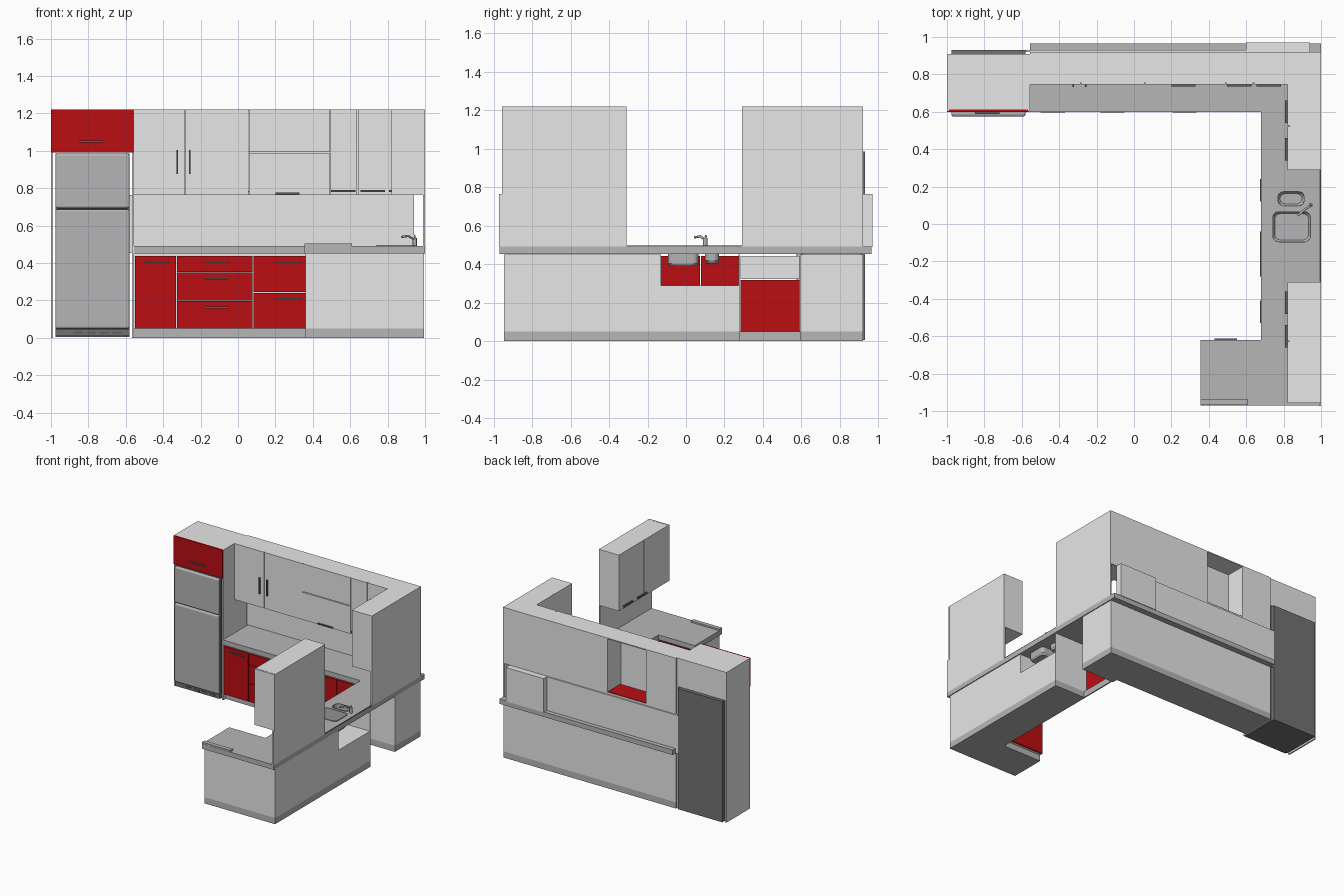
import bpy, bmesh, math
from mathutils import Vector

cube = bpy.data.objects.get("Cube")
if cube:
    bpy.data.objects.remove(cube)


def material(name, r, g, b):
    m = bpy.data.materials.new(name)
    m.use_nodes = True
    m.diffuse_color = (r, g, b, 1)
    m.node_tree.nodes["Principled BSDF"].inputs["Base Color"].default_value = (r, g, b, 1)
    return m


white = material("white laminate", .8, .8, .8)
grey = material("grey worktop", .47, .47, .47)
red = material("red lacquer", .5, .004, .006)
steel = material("fridge steel", .46, .46, .47)
dark = material("dark casing", .17, .17, .17)
metal = material("handle metal", .12, .12, .12)


def finish(name, bm, mat):
    bmesh.ops.recalc_face_normals(bm, faces=bm.faces)
    me = bpy.data.meshes.new(name)
    bm.to_mesh(me)
    bm.free()
    ob = bpy.data.objects.new(name, me)
    me.materials.append(mat)
    bpy.context.collection.objects.link(ob)
    return ob


def box(name, x, y, z, mat, bevel=0):
    """Box given by its (low, high) range on each axis."""
    bm = bmesh.new()
    bmesh.ops.create_cube(bm, size=1)
    for v in bm.verts:
        v.co = [(r[0] + r[1]) / 2 + c * (r[1] - r[0]) for r, c in zip((x, y, z), v.co)]
    ob = finish(name, bm, mat)
    if bevel:
        mod = ob.modifiers.new("soft edge", 'BEVEL')
        mod.width, mod.segments = bevel, 3
    return ob


def handle_x(name, x, y, z):
    box(name, (x - .065, x + .065), (y - .012, y), (z - .005, z + .005), metal)


def handle_y(name, x, y, z):
    box(name, (x - .012, x), (y - .06, y + .06), (z - .005, z + .005), metal)


def rounded(cx, cy, w, d, r, n=5):
    pts = []
    for k, (sx, sy) in enumerate([(1, 1), (-1, 1), (-1, -1), (1, -1)]):
        for i in range(n + 1):
            a = (k + i / n) * math.pi / 2
            pts.append((cx + sx * (w / 2 - r) + r * math.cos(a), cy + sy * (d / 2 - r) + r * math.sin(a)))
    return pts


# Tall fridge housing
for name, x in (("housing_left_panel", (-1, -.988)), ("housing_right_panel", (-.568, -.555))):
    box(name, x, (.605, .91), (0, 1.22), white)
box("housing_top_cabinet", (-.988, -.568), (.612, .91), (.99, 1.22), white)
box("housing_top_door", (-1, -.56), (.6, .612), (.99, 1.22), red)
handle_x("housing_door_handle", -.785, .6, 1.05)

# Fridge
box("fridge_body", (-.977, -.58), (.61, .93), (.005, .985), dark)
box("fridge_lower_door", (-.977, -.58), (.575, .607), (.05, .687), steel, .012)
box("fridge_upper_door", (-.977, -.58), (.575, .607), (.693, .985), steel, .012)
box("fridge_grille", (-.977, -.58), (.59, .61), (.01, .048), dark)
for i in range(4):
    x = -.88 + i * .07
    box("grille_slot", (x, x + .05), (.586, .59), (.02, .035), metal)

# Back base run
box("back_base_body", (-.555, .995), (.617, .92), (.05, .45), white)
box("back_plinth", (-.555, .995), (.635, .92), (0, .05), grey)
box("back_base_end", (.7, .995), (.592, .617), (.05, .45), white)
box("back_end_plinth", (.7, .995), (.592, .635), (0, .05), grey)
fronts = [(-.55, -.332, [.05, .443]), (-.325, .078, [.05, .2, .353, .443]),
          (.082, .46, [.05, .245, .443]), (.464, .68, [.05, .443])]
for x0, x1, levels in fronts:
    for lo, hi in zip(levels, levels[1:]):
        box("back_base_front", (x0, x1), (.605, .617), (lo, hi - .004), red)
        if x0 < .4:
            handle_x("back_base_handle", -.435 if x0 < -.5 else -.115 if x0 < 0 else .27, .607, hi - .037)

# Right base run, with open sink cabinet and open appliance bay
box("right_base_body", (.697, .995), (-.945, -.13), (.05, .45), white)
box("sink_cabinet_body", (.697, .995), (-.13, .278), (.05, .29), white)
box("sink_cabinet_side", (.697, .995), (.272, .28), (.05, .45), white)
box("right_plinth", (.71, .995), (-.945, .28), (0, .05), grey)
box("bay_plinth", (.71, .72), (.28, .635), (0, .05), grey)
box("bay_lower_front", (.685, .697), (.282, .59), (.05, .318), red)
box("bay_upper_front", (.685, .697), (.282, .59), (.322, .443), white)
splits = [-.615, -.4, -.16, .075, .278]
for lo, hi, h in zip(splits, splits[1:], (-.47, -.22, -.1, .18)):
    box("right_base_door", (.685, .697), (lo + .003, hi - .003), (.05, .443), red)
    handle_y("right_base_handle", .685, h, .41)

# Peninsula
box("peninsula_body", (.362, .7), (-.945, -.637), (.05, .45), white)
box("peninsula_plinth", (.362, .72), (-.945, -.655), (0, .05), grey)
box("peninsula_door", (.362, .685), (-.637, -.625), (.05, .443), red)
box("peninsula_handle", (.43, .55), (-.625, -.613), (.405, .415), metal)
box("peninsula_lip", (.355, .61), (-.968, -.935), (.455, .505), grey)

# Worktop outline with sink openings
bowls = [("large_bowl", .843, -.015, .2, .16, .39), ("small_bowl", .84, .135, .14, .075, .405)]
outline = [(-.555, .6), (.68, .6), (.68, -.62), (.355, -.62), (.355, -.97), (1, -.97), (1, .965), (-.555, .965)]
cu = bpy.data.curves.new("worktop", 'CURVE')
cu.dimensions, cu.fill_mode, cu.extrude = '2D', 'BOTH', .02
for pts in [outline] + [rounded(cx, cy, w, d, .03) for _, cx, cy, w, d, _ in bowls]:
    sp = cu.splines.new('POLY')
    sp.points.add(len(pts) - 1)
    sp.use_cyclic_u, sp.use_smooth = True, False
    for p, q in zip(sp.points, pts):
        p.co = (q[0], q[1], 0, 1)
cu.materials.append(grey)
top = bpy.data.objects.new("worktop", cu)
top.location.z = .472
bpy.context.collection.objects.link(top)

# Sink bowls: raised rim, wall and floor
for name, cx, cy, w, d, depth in bowls:
    bm = bmesh.new()
    rings = []
    for grow, z in ((.012, .493), (.012, .497), (0, .497), (-.002, depth + .015), (-.02, depth)):
        rings.append([bm.verts.new((x, y, z)) for x, y in rounded(cx, cy, w + grow, d + grow, .03)])
    for a, b in zip(rings, rings[1:]):
        for i in range(len(a)):
            j = (i + 1) % len(a)
            bm.faces.new((a[i], a[j], b[j], b[i]))
    bm.faces.new(rings[-1])
    finish("sink_" + name, bm, steel)

# Tap
for name, pts, r in (("tap_body", [(.945, .1, .49), (.945, .1, .535)], .011),
                     ("tap_spout", [(.945, .1, .525), (.91, .075, .545), (.875, .045, .54)], .006),
                     ("tap_lever", [(.945, .1, .535), (.945, .105, .55)], .005)):
    c = bpy.data.curves.new(name, 'CURVE')
    c.dimensions, c.bevel_depth, c.use_fill_caps = '3D', r, True
    sp = c.splines.new('POLY')
    sp.points.add(len(pts) - 1)
    for p, q in zip(sp.points, pts):
        p.co = (*q, 1)
    c.materials.append(steel)
    bpy.context.collection.objects.link(bpy.data.objects.new(name, c))

# Splashbacks
box("back_splash_long", (-.58, .6), (.92, .93), (.455, .765), white)
box("back_splash_corner", (.6, .94), (.92, .97), (.49, .765), white)
box("right_splash_front", (.988, 1), (-.972, -.31), (.49, .765), white)
box("right_splash_back", (.988, 1), (.29, .92), (.49, .765), white)
box("window_edge_strip", (.992, 1), (-.31, .29), (.488, .496), metal)

# Back wall cabinets, one with an open back
box("wall_cabinet_left", (-.555, -.283), (.757, .92), (.765, 1.22), white)
box("wall_cabinet_right", (.06, 1), (.757, .92), (.765, 1.22), white)
box("open_cabinet_top", (-.283, .06), (.757, .92), (1.212, 1.22), white)
box("open_cabinet_base", (-.283, .06), (.757, .92), (.765, .78), white)
box("open_cabinet_floor", (-.281, .058), (.759, .918), (.78, .785), red)
for x0, x1, z0, z1 in ((-.555, -.287, .765, 1.22), (-.283, .056, .765, 1.22), (.06, .488, .765, .988),
                       (.06, .488, .994, 1.22), (.492, .637, .765, 1.22), (.641, .82, .765, 1.22)):
    box("wall_cabinet_door", (x0, x1), (.745, .757), (z0, z1), white)
for x in (-.325, -.258):
    box("wall_door_pull", (x - .005, x + .005), (.733, .745), (.875, 1.005), metal)
for x, z in ((.265, .773), (.562, .785), (.72, .785)):
    handle_x("wall_door_handle", x, .747, z)

# Right wall cabinets either side of the window
for y0, y1, pulls in ((-.945, -.31, (-.42, -.6)), (.29, .757, (.4, .6))):
    box("side_wall_cabinet", (.832, 1), (y0, y1), (.765, 1.22), white)
    mid = (y0 + y1) / 2
    for a, b in ((y0, mid - .002), (mid + .002, y1)):
        box("side_wall_door", (.82, .832), (a, b), (.765, 1.22), white)
    for y in pulls:
        handle_y("side_door_handle", .82, y, .785)
box("side_cabinet_end_panel", (.82, 1), (-.957, -.947), (.765, 1.22), white)
